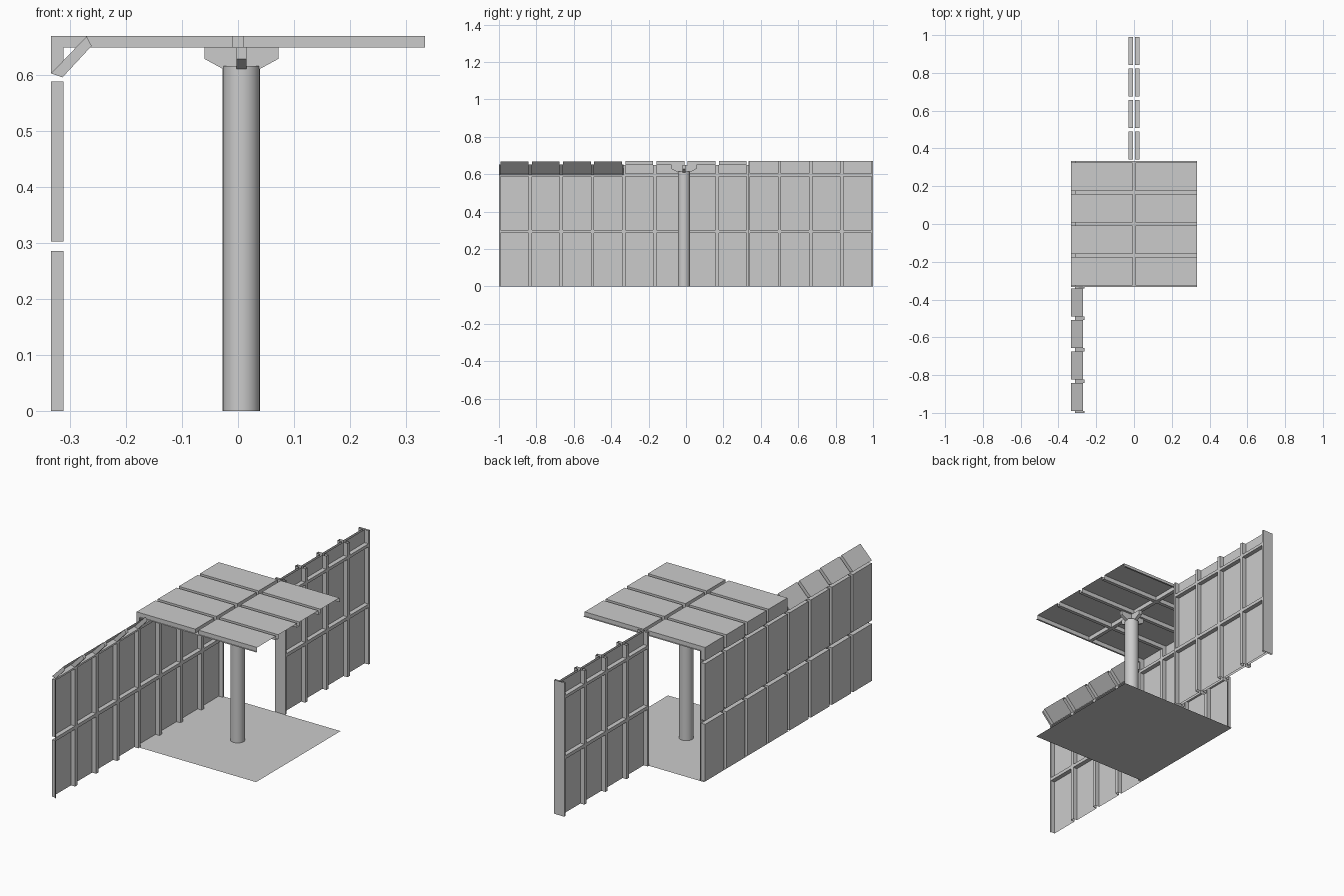
import bpy, bmesh, math

if "Cube" in bpy.data.objects:
    bpy.data.objects.remove(bpy.data.objects["Cube"])

S = 1 / 3          # half a module
COLS = 4
GAP = 0.009        # half width of the groove between panels


def finish(name, bm):
    bmesh.ops.remove_doubles(bm, verts=bm.verts, dist=1e-5)
    me = bpy.data.meshes.new(name)
    bm.to_mesh(me)
    bm.free()
    ob = bpy.data.objects.new(name, me)
    bpy.context.collection.objects.link(ob)
    return ob


def sheet(name, sections, y0):
    """Pressed panel sheet: panels stand off a groove surface, open at both path ends.
    Each section is a path of (panel_x, panel_z, groove_x, groove_z)."""
    bm = bmesh.new()

    def quad(*pts):
        bm.faces.new([bm.verts.new(p) for p in pts])

    def strip(a, b, ya, yb):
        quad((a[0], ya, a[1]), (a[0], yb, a[1]), (b[0], yb, b[1]), (b[0], ya, b[1]))

    step = 2 * S / COLS
    for c in range(COLS):
        a, b = y0 + c * step, y0 + (c + 1) * step
        pa, pb = a + GAP, b - GAP
        for i, sec in enumerate(sections):
            for p, q in zip(sec, sec[1:]):
                strip(p[:2], q[:2], pa, pb)                 # panel face
                strip(p[2:], q[2:], a, pa)                  # grooves on both sides
                strip(p[2:], q[2:], pb, b)
                for y in (pa, pb):                          # panel side walls
                    quad((p[0], y, p[1]), (q[0], y, q[1]),
                         (q[2], y, q[3]), (p[2], y, p[3]))
            if i:                                           # cross groove
                last, first = sections[i - 1][-1], sec[0]
                strip(last[2:], first[2:], a, b)
                strip(last[:2], last[2:], pa, pb)
                strip(first[:2], first[2:], pa, pb)
    return finish(name, bm)


def upright(o, i, rows):
    return [[(o, za, i, za), (o, zb, i, zb)] for za, zb in rows]


ROWS = [(0, 0.285), (0.302, 0.588)]
wall = upright(-S, -0.311, ROWS)

# Side wall bending over into the roof
corner = [(-S, 0.603, -0.311, 0.603), (-S, 0.669, -0.311, 0.648), (-GAP, 0.669, -GAP, 0.648)]
roof = [(GAP, 0.669, GAP, 0.648), (S, 0.669, S, 0.648)]
sheet("wall_and_roof", wall + [corner, roof], -S)

# Front wall with sloping top panels
slope = [(-S, 0.602, -0.313, 0.595), (-0.27, 0.668, -0.261, 0.651)]
sheet("sloped_wall", wall + [slope], -1)

# Double-sided partition at the back, with end caps
for side, label in ((-1, "left"), (1, "right")):
    sheet("partition_" + label,
          upright(side * 0.006, side * 0.028, ROWS + [(0.603, 0.669)]), S)
for y, label in ((S, "front"), (1, "back")):
    bm = bmesh.new()
    bm.faces.new([bm.verts.new((x, y, z)) for x, z in
                  ((-0.028, 0), (0.028, 0), (0.028, 0.669), (-0.028, 0.669))])
    finish("partition_cap_" + label, bm)

# Floor
bm = bmesh.new()
bmesh.ops.create_grid(bm, x_segments=1, y_segments=1, size=S)
finish("floor", bm)

# Column
CX, CY = 0.006, -0.011
bpy.ops.mesh.primitive_cylinder_add(vertices=32, radius=0.033, depth=0.615,
                                    location=(CX, CY, 0.3075))
bpy.context.object.name = "column"
bpy.ops.object.shade_smooth_by_angle()

# Crossed brackets carrying the roof
profile = [(-0.066, 0.648), (-0.066, 0.628), (-0.033, 0.61),
           (0.033, 0.61), (0.066, 0.628), (0.066, 0.648)]
for k, label in enumerate(("across", "along")):
    bm = bmesh.new()
    face = bm.faces.new([bm.verts.new((x, -0.009, z)) for x, z in profile])
    ext = bmesh.ops.extrude_face_region(bm, geom=[face], use_keep_orig=True)
    bmesh.ops.translate(bm, vec=(0, 0.018, 0),
                        verts=[v for v in ext["geom"] if isinstance(v, bmesh.types.BMVert)])
    bmesh.ops.recalc_face_normals(bm, faces=bm.faces)
    ob = finish("bracket_" + label, bm)
    ob.location = (CX, CY, 0)
    ob.rotation_euler.z = k * math.pi / 2
